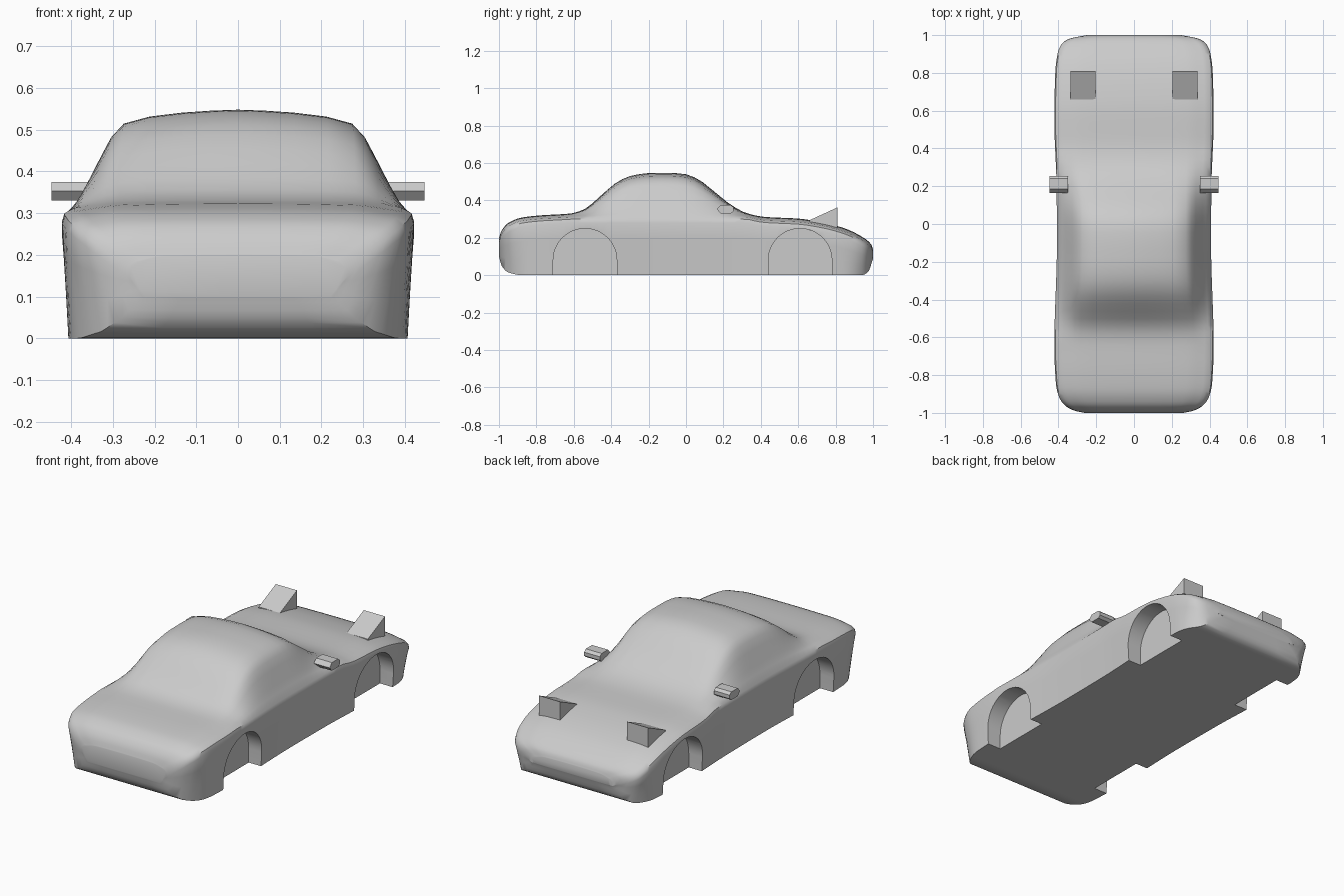
import bpy, bmesh, math

if "Cube" in bpy.data.objects:
    bpy.data.objects.remove(bpy.data.objects["Cube"], do_unlink=True)

grey = bpy.data.materials.new("body_grey")
grey.use_nodes = True
COLOUR = (0.6, 0.6, 0.6, 1)
grey.diffuse_color = COLOUR
for node in grey.node_tree.nodes:
    if node.type == 'BSDF_PRINCIPLED':
        node.inputs["Base Color"].default_value = COLOUR


def make_object(name, bm):
    bmesh.ops.recalc_face_normals(bm, faces=bm.faces)
    mesh = bpy.data.meshes.new(name)
    bm.to_mesh(mesh)
    bm.free()
    mesh.materials.append(grey)
    obj = bpy.data.objects.new(name, mesh)
    bpy.context.collection.objects.link(obj)
    return obj


def prism(name, profile, x0, x1):
    """Extrude a (y, z) outline from x0 to x1."""
    bm = bmesh.new()
    rings = [[bm.verts.new((x, y, z)) for y, z in profile] for x in (x0, x1)]
    loft(bm, rings)
    return make_object(name, bm)


def loft(bm, rings):
    n = len(rings[0])
    for a, b in zip(rings, rings[1:]):
        for i in range(n):
            j = (i + 1) % n
            bm.faces.new((a[i], a[j], b[j], b[i]))
    bm.faces.new(rings[0])
    bm.faces.new(rings[-1])


def curve(points):
    """Monotone cubic through (y, value) points."""
    sec = [(q[1] - p[1]) / (q[0] - p[0]) for p, q in zip(points, points[1:])]
    slope = [sec[0]]
    for a, b in zip(sec, sec[1:]):
        slope.append(2 * a * b / (a + b) if a * b > 0 else 0)
    slope.append(sec[-1])

    def value(y):
        i = 0
        while i < len(points) - 2 and y > points[i + 1][0]:
            i += 1
        (ya, va), (yb, vb) = points[i], points[i + 1]
        d = yb - ya
        t = (y - ya) / d
        return (va * (1 + 2 * t) * (1 - t) ** 2 + vb * t * t * (3 - 2 * t)
                + d * slope[i] * t * (1 - t) ** 2 - d * slope[i + 1] * t * t * (1 - t))
    return value


# Body shell: roof line, half width and underside along the length
top = curve([(-1, .2), (-.985, .24), (-.95, .28), (-.88, .308), (-.78, .32),
             (-.62, .33), (-.55, .35), (-.45, .43), (-.38, .49), (-.3, .53),
             (-.2, .546), (-.1, .548), (0, .54), (.07, .51), (.16, .44),
             (.25, .37), (.33, .33), (.42, .312), (.6, .303), (.72, .285),
             (.85, .25), (.95, .2), (.99, .165), (1, .14)])
width = curve([(-1, .26), (-.99, .31), (-.965, .36), (-.92, .395), (-.85, .413),
               (-.65, .422), (-.1, .408), (.2, .41), (.55, .422), (.8, .417),
               (.9, .405), (.95, .385), (.98, .345), (1, .25)])
bottom = curve([(-1, .1), (-.985, .05), (-.95, .015), (-.87, 0), (.94, 0),
                (.975, .02), (1, .09)])
sill = curve([(-1, .85), (-.8, .965), (.85, .965), (1, .85)])

# Upper section: share of half width, share of height above the shoulder
UPPER = [(.93, .1), (.885, .25), (.8, .54), (.745, .72), (.67, .86),
         (.52, .93), (.33, .97), (.16, .99)]


def section(y):
    t, w, b, k = top(y), width(y), bottom(y), sill(y)
    shoulder = min(t, .33) - .02
    waist = shoulder - .03
    half = [(.5, b), (k, b)]
    half += [(k + (1 - k) * f, b + (waist - b) * f) for f in (.35, .7)]
    half += [(1, waist), (.985, shoulder - .01)]
    half += [(f, shoulder + (t - shoulder) * g) for f, g in UPPER]
    ring = [(0, b)] + half + [(0, t)] + [(-f, z) for f, z in reversed(half)]
    return [(f * w, y, z) for f, z in ring]


ROWS = 72
bm = bmesh.new()
loft(bm, [[bm.verts.new(p) for p in section(math.sin(math.pi * (i / ROWS - .5)))]
          for i in range(ROWS + 1)])
body = make_object("car_body", bm)

# Wheel arches cut into both sides
R, ARCH_Z, STEPS = .17, .08, 24
for y in (-.54, .61):
    arch = [(y + R, -.1)]
    arch += [(y + R * math.cos(math.pi * i / STEPS), ARCH_Z + R * math.sin(math.pi * i / STEPS))
             for i in range(STEPS + 1)]
    arch += [(y - R, -.1)]
    for side in (-1, 1):
        cutter = prism("arch_cutter", arch, side * .325, side * .6)
        cutter.hide_render = True
        mod = body.modifiers.new("arch", 'BOOLEAN')
        mod.operation = 'DIFFERENCE'
        mod.solver = 'EXACT'
        mod.object = cutter
        bpy.context.view_layer.objects.active = body
        bpy.ops.object.modifier_apply(modifier=mod.name)
        bpy.data.objects.remove(cutter, do_unlink=True)

bpy.ops.object.select_all(action='DESELECT')
body.select_set(True)
bpy.context.view_layer.objects.active = body
bpy.ops.object.shade_smooth_by_angle(angle=math.radians(40))

# Side mirrors and raised lamp wedges, one per side
MIRROR = [(.165, .353), (.185, .33), (.24, .33), (.255, .342), (.255, .362),
          (.24, .375), (.185, .375)]
WEDGE = [(.66, .24), (.66, .294), (.81, .363), (.81, .24)]
for side, label in ((1, "left"), (-1, "right")):
    prism(label + "_mirror", MIRROR, side * .35, side * .447)
    prism(label + "_lamp_wedge", WEDGE, side * .205, side * .335)
